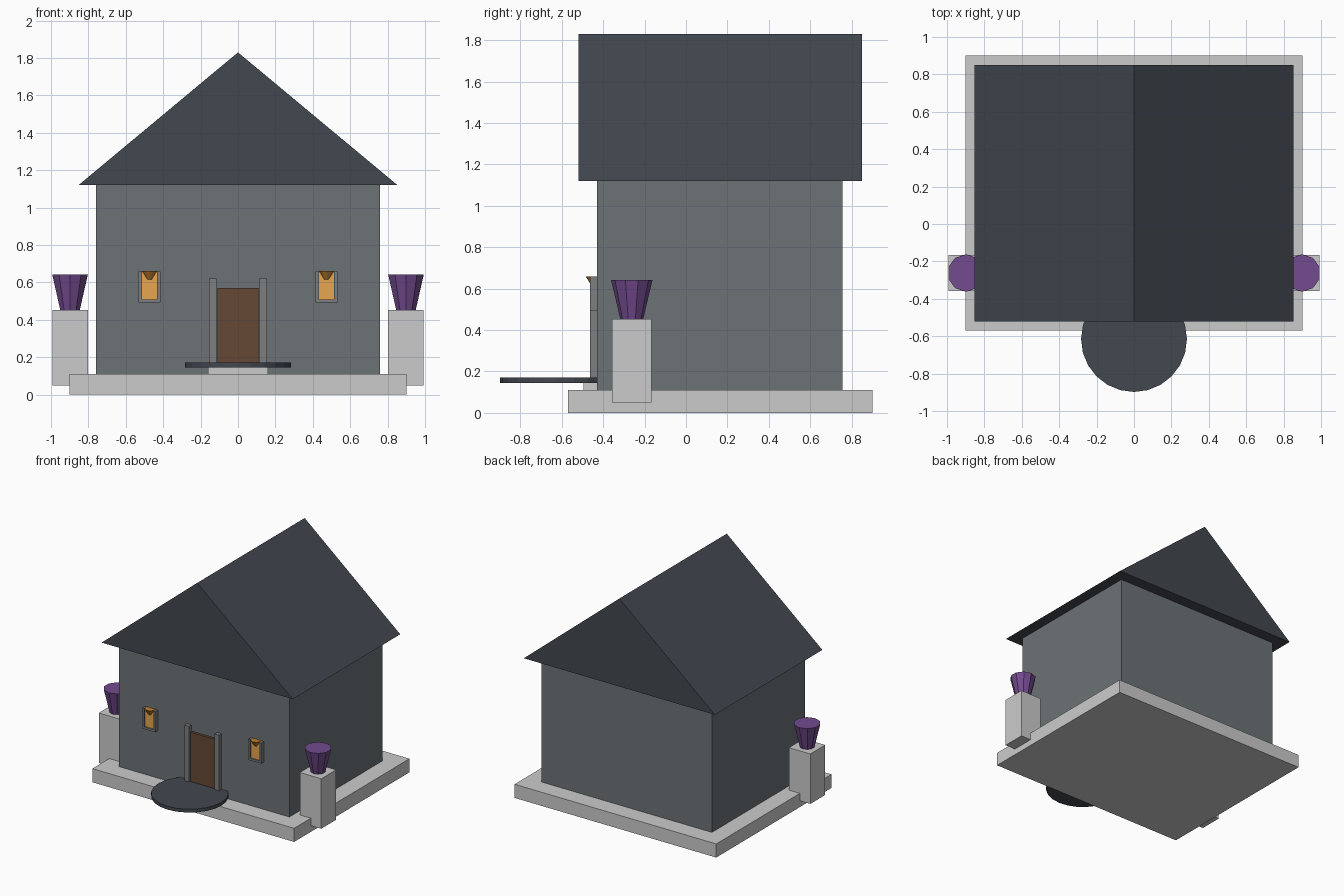
import bpy, bmesh

if "Cube" in bpy.data.objects:
    bpy.data.objects.remove(bpy.data.objects["Cube"])


def material(name, rgb):
    m = bpy.data.materials.new(name)
    m.diffuse_color = (*rgb, 1)
    m.use_nodes = True
    m.node_tree.nodes["Principled BSDF"].inputs["Base Color"].default_value = m.diffuse_color
    return m


WALL = material("wall_paint", (0.15, 0.17, 0.18))
SLATE = material("slate", (0.055, 0.065, 0.08))
WOOD = material("wood", (0.13, 0.065, 0.035))
GLOW = material("amber_glass", (0.80, 0.38, 0.08))
FLAME = material("amber_flame", (0.50, 0.21, 0.03))
PURPLE = material("purple", (0.17, 0.07, 0.27))
POST = material("post_grey", (0.20, 0.21, 0.22))


def finish(bm, name, mat=None):
    bmesh.ops.recalc_face_normals(bm, faces=bm.faces)
    me = bpy.data.meshes.new(name)
    bm.to_mesh(me)
    bm.free()
    ob = bpy.data.objects.new(name, me)
    bpy.context.collection.objects.link(ob)
    if mat:
        me.materials.append(mat)
    return ob


def box(name, x, y, z, mat=None):
    """Box from (min, max) pairs on each axis."""
    bm = bmesh.new()
    bmesh.ops.create_cube(bm, size=1)
    for v in bm.verts:
        v.co = [r[0] + (c + 0.5) * (r[1] - r[0]) for c, r in zip(v.co, (x, y, z))]
    return finish(bm, name, mat)


def cone(name, x, y, z, r_low, r_high, sides, mat=None):
    """Upright tapered prism between the two z values."""
    bm = bmesh.new()
    bmesh.ops.create_cone(bm, cap_ends=True, segments=sides,
                          radius1=r_low, radius2=r_high, depth=z[1] - z[0])
    bmesh.ops.translate(bm, verts=bm.verts, vec=(x, y, sum(z) / 2))
    return finish(bm, name, mat)


# Foundation and walls
box("foundation", (-0.90, 0.90), (-0.57, 0.90), (0, 0.11))
box("walls", (-0.76, 0.76), (-0.43, 0.755), (0.11, 1.12), WALL)

# Gable roof: triangle extruded along y
bm = bmesh.new()
gable = bm.faces.new([bm.verts.new(p) for p in
                      ((-0.853, -0.52, 1.12), (0.853, -0.52, 1.12), (0, -0.52, 1.83))])
ext = bmesh.ops.extrude_face_region(bm, geom=[gable], use_keep_orig=True)
bmesh.ops.translate(bm, vec=(0, 1.37, 0),
                    verts=[g for g in ext["geom"] if isinstance(g, bmesh.types.BMVert)])
finish(bm, "roof", SLATE)

# Entrance: step, round landing, door
box("door_step", (-0.16, 0.16), (-0.495, -0.42), (0.11, 0.15))
cone("round_landing", 0, -0.615, (0.145, 0.172), 0.283, 0.283, 24, SLATE)
box("door", (-0.11, 0.11), (-0.45, -0.42), (0.15, 0.57), WOOD)

# Mirrored parts
for side, s in (("left", -1), ("right", 1)):
    def span(a, b):
        return tuple(sorted((s * a, s * b)))

    box(f"{side}_door_post", span(0.115, 0.155), (-0.463, -0.42), (0.11, 0.62), POST)

    # Window: glowing pane, frame and flared flame
    cx = 0.473
    frame_y = (-0.463, -0.42)
    box(f"{side}_window_pane", span(cx - 0.045, cx + 0.045), (-0.45, -0.42), (0.50, 0.655), GLOW)
    box(f"{side}_window_sill", span(cx - 0.058, cx + 0.058), frame_y, (0.492, 0.508), POST)
    for part, k in (("inner", -1), ("outer", 1)):
        x0, x1 = sorted((cx + k * 0.041, cx + k * 0.058))
        box(f"{side}_window_{part}_jamb", span(x0, x1), frame_y, (0.492, 0.658), POST)
    cone(f"{side}_window_flame", s * cx, -0.445, (0.615, 0.66), 0.012, 0.04, 10, FLAME)

    # Pedestal with flared planter
    box(f"{side}_pedestal", span(0.802, 0.993), (-0.357, -0.167), (0.05, 0.453))
    cone(f"{side}_planter", s * 0.898, -0.262, (0.453, 0.642), 0.055, 0.1, 10, PURPLE)
